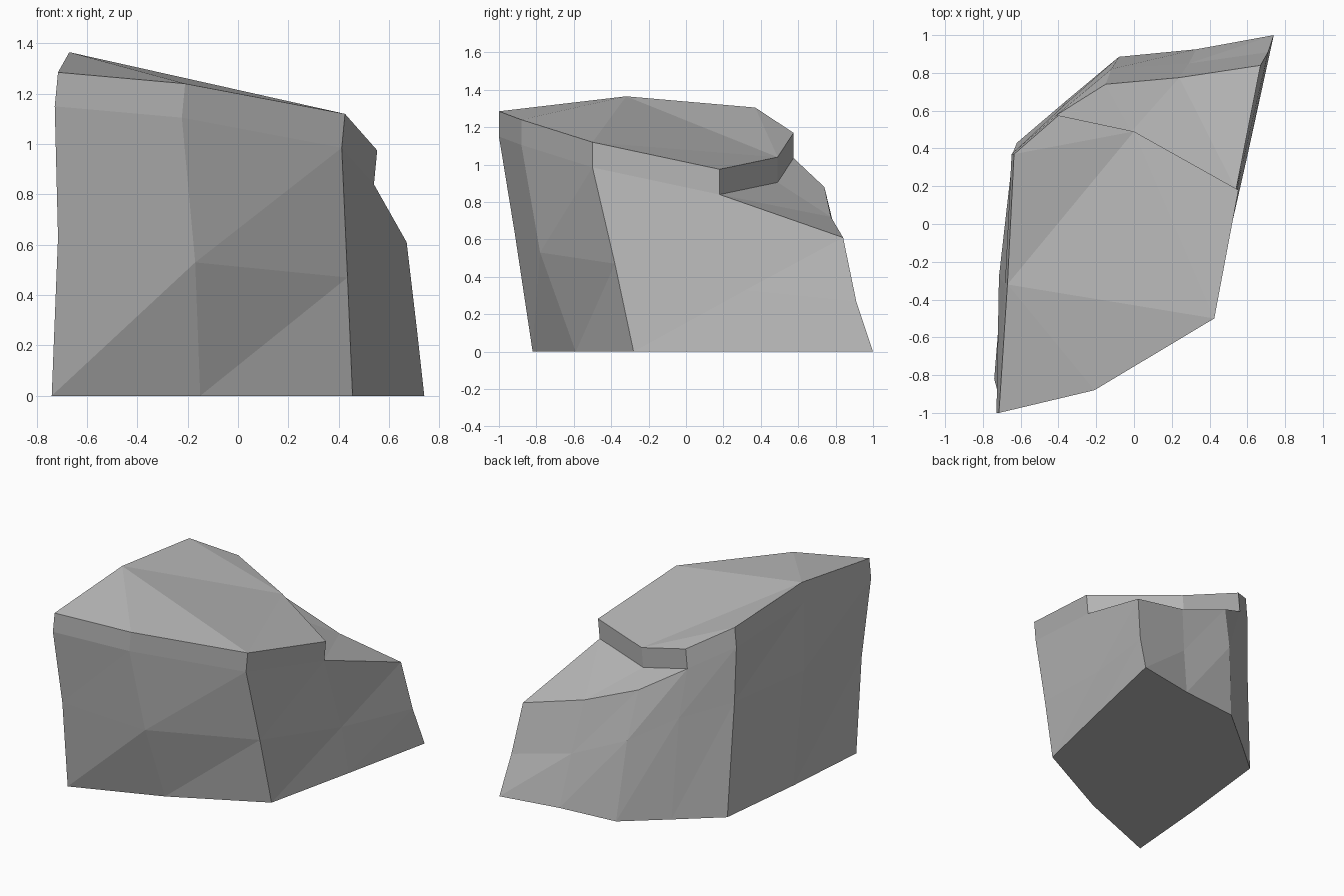
import bpy
import bmesh
from mathutils import Vector

# Remove the default object
default_cube = bpy.data.objects.get("Cube")
if default_cube:
    bpy.data.objects.remove(default_cube, do_unlink=True)


def make_material(name, colour):
    material = bpy.data.materials.new(name)
    material.use_nodes = True
    material.diffuse_color = colour
    material.node_tree.nodes["Principled BSDF"].inputs["Base Color"].default_value = colour
    return material


def add_ring(mesh, points):
    return [mesh.verts.new(point) for point in points]


def bridge_rings(mesh, lower, upper):
    """Join two closed rings with triangles whose diagonals all lean the same way."""
    count = len(lower)
    for i in range(count):
        j = (i + 1) % count
        mesh.faces.new((lower[i], lower[j], upper[j]))
        mesh.faces.new((lower[i], upper[j], upper[i]))


# Footprint, anticlockwise from the front corner on the -x side
base_outline = [
    (-.74, -.82), (-.15, -.59), (.455, -.28), (.6, .36), (.74, 1),
    (.33, .925), (-.08, .885), (-.35, .66), (-.62, .43), (-.69, -.2),
]

# Waist of the boulder, one point above each footprint point
waist_outline = [
    (-.715, -.915, .63), (-.17, -.78, .53), (.435, -.38, .47), (.575, .32, .33),
    (.71, .91, .27), (.29, .85, .36), (-.12, .82, .55), (-.38, .62, .7),
    (-.64, .38, .79), (-.715, -.28, .78),
]

# Rim of the sloping cap slab
cap_outline = [
    (-.715, -1, 1.285), (-.21, -.88, 1.24), (.425, -.5, 1.12), (.553, .18, .975),
    (0, .49, 1.04), (-.4, .575, 1.17), (-.635, .37, 1.305), (-.67, -.32, 1.365),
]
cap_drop = Vector((-.013, 0, -.135))

# Outer edge of the low shelf at the back
shelf_outline = [(.67, .84, .61), (.24, .775, .72), (-.15, .74, .88)]

rock = bmesh.new()
base = add_ring(rock, [(x, y, 0) for x, y in base_outline])
waist = add_ring(rock, waist_outline)
cap_top = add_ring(rock, cap_outline)
cap_foot = add_ring(rock, [Vector(point) + cap_drop for point in cap_outline])
shelf = add_ring(rock, shelf_outline)

# The shelf replaces the one inner corner of the cap in the outer rim
inner_corner = cap_foot[4]
rim = cap_foot[:4] + shelf + cap_foot[5:]

# Sides, cap edge, shelf, top and underside
bridge_rings(rock, base, waist)
bridge_rings(rock, waist, rim)
bridge_rings(rock, cap_foot, cap_top)
shelf_face = rock.faces.new([cap_foot[3], *shelf, cap_foot[5], inner_corner])
top_face = rock.faces.new(cap_top)
rock.faces.new(list(reversed(base)))
bmesh.ops.triangulate(rock, faces=[shelf_face, top_face])
bmesh.ops.recalc_face_normals(rock, faces=rock.faces[:])

# Finished flat-shaded boulder
boulder_mesh = bpy.data.meshes.new("boulder")
rock.to_mesh(boulder_mesh)
rock.free()
boulder_mesh.materials.append(make_material("stone grey", (.5, .5, .5, 1)))
boulder = bpy.data.objects.new("boulder", boulder_mesh)
bpy.context.collection.objects.link(boulder)
